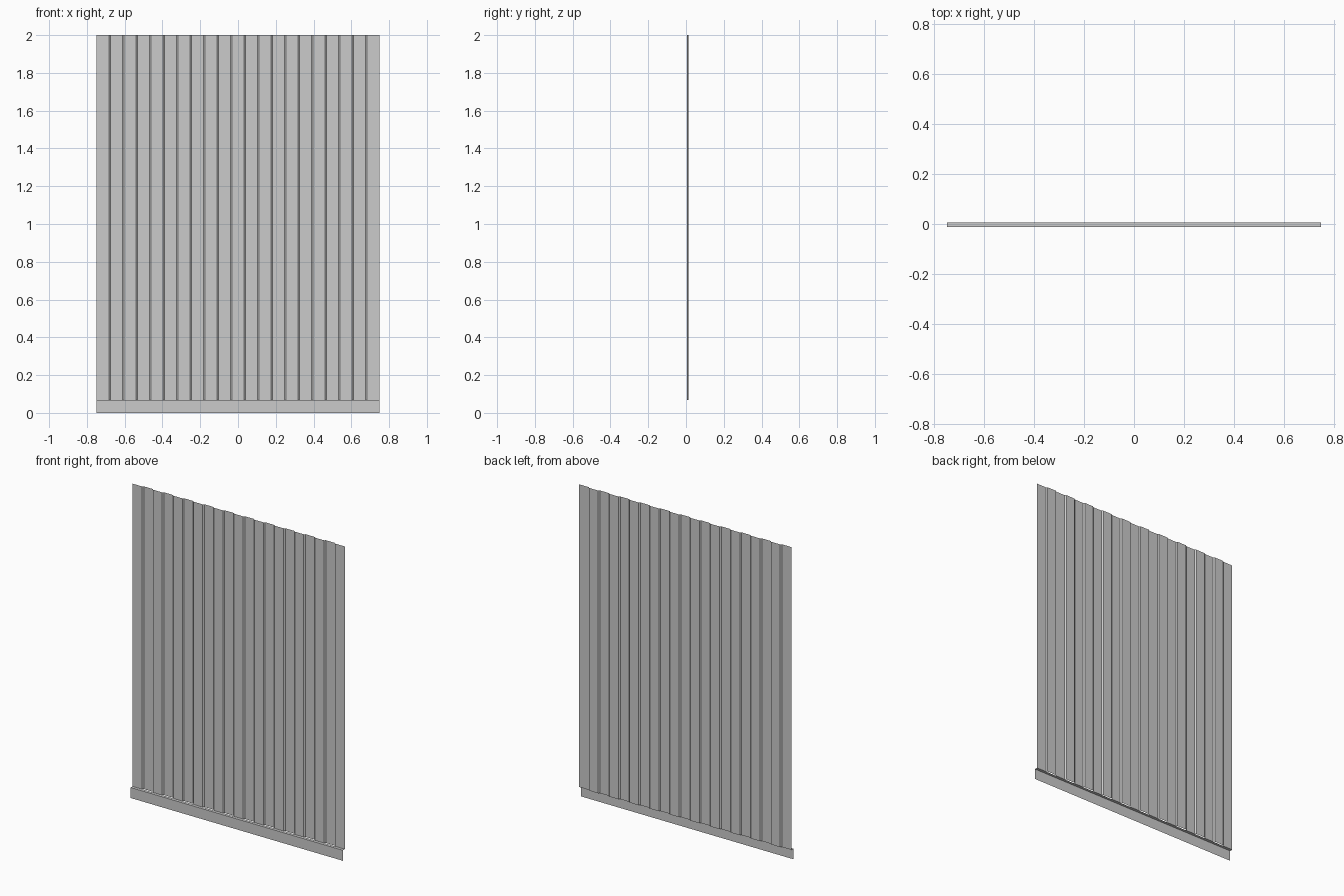
import bpy

if "Cube" in bpy.data.objects:
    bpy.data.objects.remove(bpy.data.objects["Cube"])

HALF_W = 0.75      # half panel width
LEDGE_Z = 0.067    # height of the bottom flashing ledge
TOP_Z = 2.0
FRONT_Y, VALLEY_Y, RIB_Y = -0.013, 0.006, 0.013
RIBS = 10
SLOPE = 0.004      # half width of each sloping rib side


def add_mesh(name, verts, faces):
    mesh = bpy.data.meshes.new(name)
    mesh.from_pydata(verts, [], faces)
    mesh.update()
    obj = bpy.data.objects.new(name, mesh)
    bpy.context.collection.objects.link(obj)
    return obj


def strip(name, a, b):
    """Sheet spanning two matching rows of points."""
    n = len(a)
    faces = [(i, i + 1, n + i + 1, n + i) for i in range(n - 1)]
    return add_mesh(name, a + b, faces)


# Trapezoidal profile: equal valleys and ribs across the width
step = 2 * HALF_W / (2 * RIBS + 1)
profile = [(-HALF_W, VALLEY_Y)]
for i in range(RIBS):
    left = -HALF_W + (2 * i + 1) * step
    right = left + step
    profile += [(left - SLOPE, VALLEY_Y), (left + SLOPE, RIB_Y),
                (right - SLOPE, RIB_Y), (right + SLOPE, VALLEY_Y)]
profile.append((HALF_W, VALLEY_Y))

# Ribbed wall sheet
strip("ribbed_sheet",
      [(x, y, LEDGE_Z) for x, y in profile],
      [(x, y, TOP_Z) for x, y in profile])

# Bent bottom flashing: flat ledge and a front drop
bend = [(VALLEY_Y, LEDGE_Z), (FRONT_Y, LEDGE_Z), (FRONT_Y, 0.0)]
strip("bottom_flashing",
      [(-HALF_W, y, z) for y, z in bend],
      [(HALF_W, y, z) for y, z in bend])
